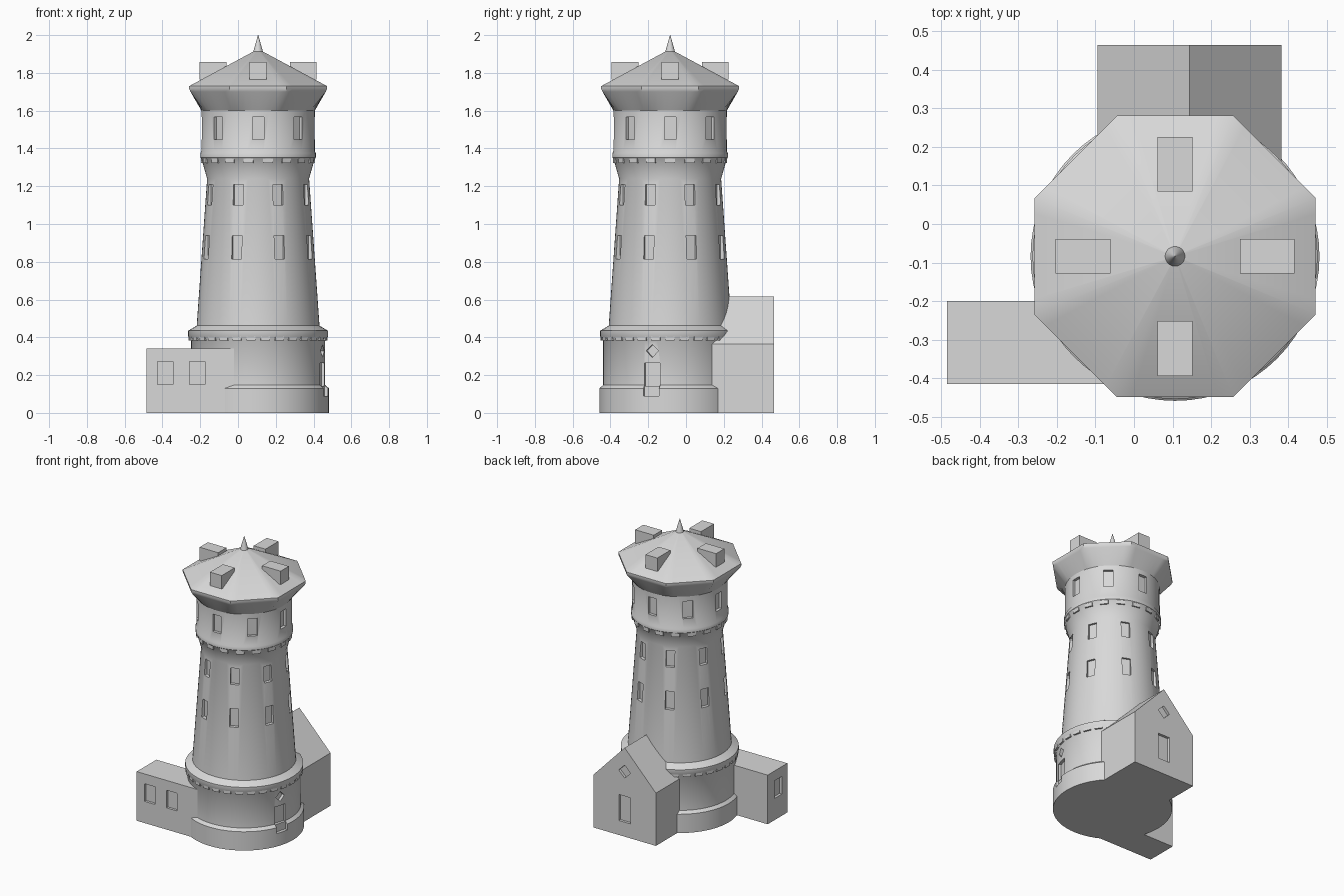
import bpy, bmesh, math
from mathutils import Matrix, Vector

if "Cube" in bpy.data.objects:
    bpy.data.objects.remove(bpy.data.objects["Cube"])

CX, CY = 0.1065, -0.084      # tower axis
SEG = 64
stone = bpy.data.materials.new("grey_stone")
stone.diffuse_color = (0.69, 0.69, 0.69, 1)
stone.use_nodes = True
stone.node_tree.nodes["Principled BSDF"].inputs["Base Color"].default_value = stone.diffuse_color


def smooth(ob, angle=32):
    bpy.ops.object.select_all(action='DESELECT')
    ob.select_set(True)
    bpy.context.view_layer.objects.active = ob
    bpy.ops.object.shade_smooth_by_angle(angle=math.radians(angle))


def finish(name, bm):
    bmesh.ops.recalc_face_normals(bm, faces=bm.faces[:])
    me = bpy.data.meshes.new(name)
    bm.to_mesh(me)
    bm.free()
    ob = bpy.data.objects.new(name, me)
    bpy.context.collection.objects.link(ob)
    me.materials.append(stone)
    smooth(ob)
    return ob


def box(bm, lo, hi, mat=Matrix()):
    lo, hi = Vector(lo), Vector(hi)
    m = mat @ Matrix.Translation((lo + hi) / 2) @ Matrix.Diagonal((hi - lo).to_4d())
    bmesh.ops.create_cube(bm, size=1, matrix=m)


def around(angle):
    return Matrix.Translation((CX, CY, 0)) @ Matrix.Rotation(math.radians(angle), 4, 'Z')


def diamond(bm, centre, half, depth, mat=Matrix()):
    # square bar along local x, standing on its corner
    m = (mat @ Matrix.Translation(centre) @ Matrix.Rotation(math.pi / 4, 4, 'X')
         @ Matrix.Diagonal((depth, half * 1.414, half * 1.414, 1)))
    bmesh.ops.create_cube(bm, size=1, matrix=m)


def prism(bm, outline, direction, mat=Matrix()):
    a = [bm.verts.new(mat @ Vector(p)) for p in outline]
    b = [bm.verts.new(mat @ (Vector(p) + Vector(direction))) for p in outline]
    bm.faces.new(a)
    bm.faces.new(b[::-1])
    for i in range(len(a)):
        j = (i + 1) % len(a)
        bm.faces.new((a[i], b[i], b[j], a[j]))


def carve(ob, cut_bm):
    # keep the uncut mesh if a solver returns an emptied result
    cutter = finish("cutter", cut_bm)
    cutter.hide_render = True
    before = len(ob.data.polygons)
    for solver in ('EXACT', 'MANIFOLD', 'FLOAT'):
        backup = ob.data.copy()
        mod = ob.modifiers.new("openings", 'BOOLEAN')
        mod.operation, mod.solver, mod.object = 'DIFFERENCE', solver, cutter
        bpy.ops.object.select_all(action='DESELECT')
        bpy.context.view_layer.objects.active = ob
        ob.select_set(True)
        bpy.ops.object.modifier_apply(modifier=mod.name)
        if len(ob.data.polygons) > before:
            break
        ob.data = backup
    bpy.data.objects.remove(cutter)
    smooth(ob)


def lathe(name, profile):
    # profile rows: radius, height, octagonal or round
    bm = bmesh.new()
    rings = []
    for r, z, octagon in profile:
        ring = []
        for i in range(SEG):
            a = 2 * math.pi * i / SEG
            off = (a + math.pi / 8) % (math.pi / 4) - math.pi / 8
            rr = r / math.cos(off) if octagon else r
            ring.append(bm.verts.new((CX + rr * math.cos(a), CY + rr * math.sin(a), z)))
        rings.append(ring)
    for a, b in zip(rings, rings[1:]):
        for i in range(SEG):
            j = (i + 1) % SEG
            bm.faces.new((a[i], a[j], b[j], b[i]))
    # fan caps
    for ring, z in ((rings[0], profile[0][1]), (rings[-1], profile[-1][1])):
        c = bm.verts.new((CX, CY, z))
        for i in range(SEG):
            bm.faces.new((ring[i], ring[(i + 1) % SEG], c))
    return finish(name, bm)


# Tower body: plinth, drum, cornice, tapered shaft, upper room
tower = lathe("tower", [
    (0.375, 0, 0), (0.375, 0.13, 0), (0.355, 0.147, 0), (0.355, 0.38, 0),
    (0.37, 0.405, 0), (0.37, 0.435, 0), (0.325, 0.462, 0), (0.27, 1.24, 0),
    (0.30, 1.345, 0), (0.306, 1.352, 0), (0.306, 1.375, 0), (0.30, 1.385, 0),
    (0.30, 1.60, 0)])
cut = bmesh.new()
for k in range(8):
    for z0, z1, r in ((0.815, 0.938, 0.297), (1.10, 1.21, 0.278)):
        box(cut, (r - 0.02, -0.028, z0), (r + 0.06, 0.028, z1), around(22.5 + 45 * k))
    box(cut, (0.28, -0.031, 1.447), (0.35, 0.031, 1.567), around(45 * k))
# Side door stepping over the plinth, with a diamond light above
prism(cut, [(0.335, -0.043, 0.142), (0.353, -0.043, 0.142), (0.353, -0.043, 0.09),
            (0.45, -0.043, 0.09), (0.45, -0.043, 0.265), (0.335, -0.043, 0.265)],
      (0, 0.086, 0), around(-15.5))
diamond(cut, (0.38, 0, 0.328), 0.034, 0.09, around(-15.5))
carve(tower, cut)

# Flared eave, blending from round to octagon
lathe("eave", [(0.30, 1.60, 0), (0.358, 1.70, 1), (0.365, 1.715, 1), (0.365, 1.73, 1)])

# Cornice blocks and corbels
bm = bmesh.new()
for k in range(30):
    box(bm, (0.34, -0.024, 0.383), (0.368, 0.024, 0.413), around(12 * k))
finish("cornice_blocks", bm)
bm = bmesh.new()
for k in range(18):
    box(bm, (0.26, -0.026, 1.322), (0.302, 0.026, 1.354), around(20 * k))
finish("corbels", bm)

# Roof, spire and dormers
lathe("roof", [(0.365, 1.73, 1), (0.012, 1.92, 1)])
lathe("spire", [(0.027, 1.908, 0), (0.001, 2.0, 0)])
bm = bmesh.new()
for k in range(4):
    box(bm, (0.168, -0.045, 1.765), (0.31, 0.045, 1.858), around(90 * k))
finish("dormers", bm)

# Gabled house at the back
bm = bmesh.new()
prism(bm, [(-0.095, 0, 0), (0.383, 0, 0), (0.383, 0, 0.365),
           (0.144, 0, 0.615), (-0.095, 0, 0.365)], (0, 0.465, 0))
house = finish("gabled_house", bm)
cut = bmesh.new()
box(cut, (0.098, 0.447, 0.10), (0.188, 0.52, 0.28))
diamond(cut, (0, 0, 0), 0.045, 0.036,
        Matrix.Translation((0.144, 0.465, 0.45)) @ Matrix.Rotation(math.pi / 2, 4, 'Z'))
carve(house, cut)

# Flat-roofed annex on the left
bm = bmesh.new()
box(bm, (-0.485, -0.415, 0), (0.10, -0.20, 0.34))
annex = finish("annex", bm)
cut = bmesh.new()
for x in (-0.385, -0.217):
    box(cut, (x - 0.041, -0.5, 0.15), (x + 0.041, -0.398, 0.272))
box(cut, (-0.55, -0.355, 0.15), (-0.468, -0.275, 0.272))
carve(annex, cut)
